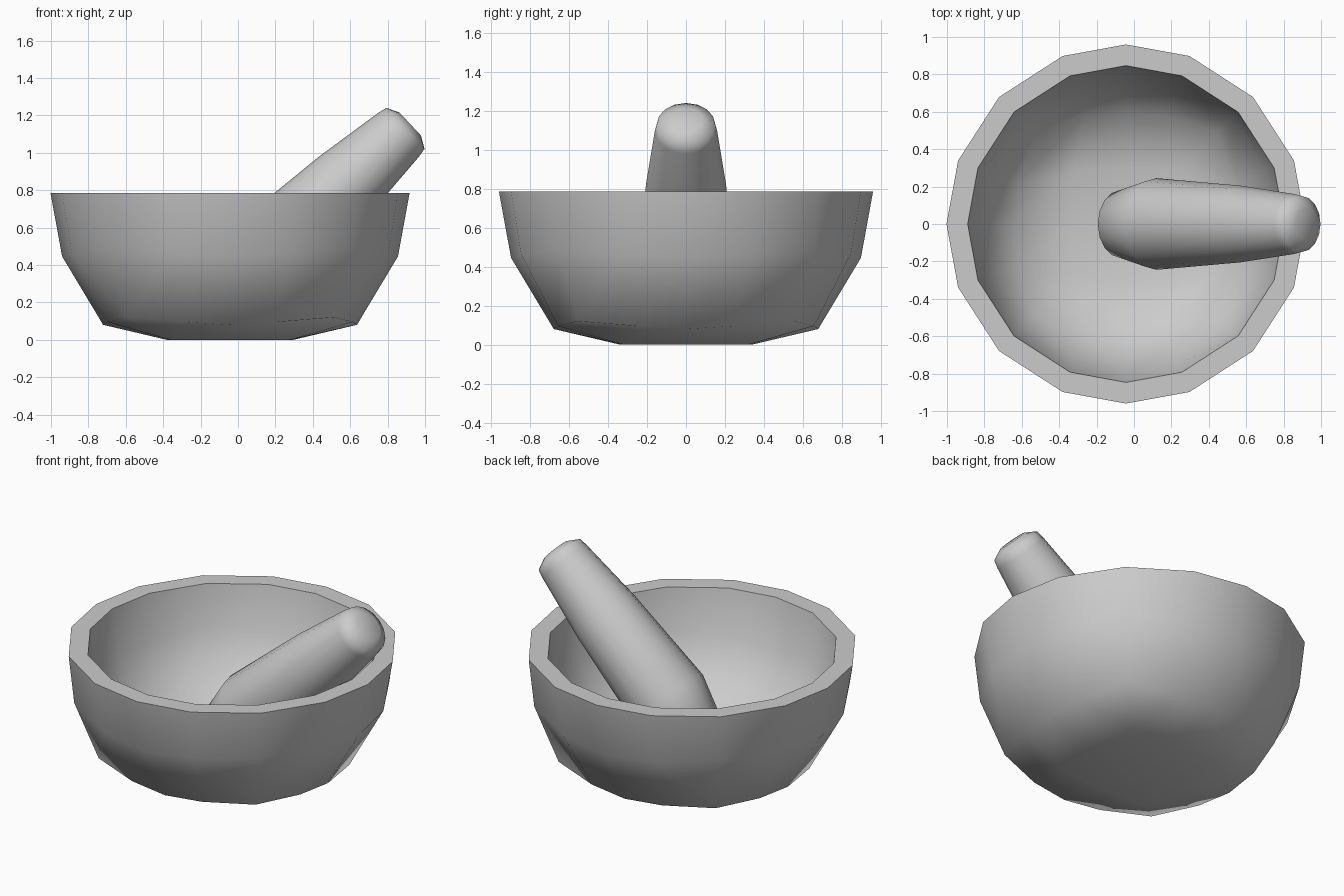
import bpy, bmesh
from math import sin, cos, radians, sqrt
from mathutils import Vector

if "Cube" in bpy.data.objects:
    bpy.data.objects.remove(bpy.data.objects["Cube"])

CX, RIM, R = -0.0425, 0.785, 0.96
STEPS = [-1, -0.378, 0, 0.378, 1]      # gives the uneven 16-sided rim


def finish(name, bm, angle):
    bmesh.ops.remove_doubles(bm, verts=bm.verts, dist=1e-4)
    bmesh.ops.recalc_face_normals(bm, faces=bm.faces)
    mesh = bpy.data.meshes.new(name)
    bm.to_mesh(mesh)
    bm.free()
    ob = bpy.data.objects.new(name, mesh)
    bpy.context.collection.objects.link(ob)
    bpy.ops.object.select_all(action='DESELECT')
    ob.select_set(True)
    bpy.context.view_layer.objects.active = ob
    bpy.ops.object.shade_smooth_by_angle(angle=radians(angle))
    return ob


def bowl_point(c, inner):
    """Cube grid point pushed out to a flat-bottomed half sphere."""
    p = Vector(c).normalized() * R
    ax, ay = abs(c[0]), abs(c[1])
    depth = -p.z
    if c[2] == -1 and max(ax, ay) == 1:          # low shoulder edge
        depth = 0.705 - 0.04 * min(ax, ay)
    elif c[2] == -0.378 and min(ax, ay) == 1:    # shoulder corners
        depth = 0.30
    depth = min(depth, RIM)
    s, d = (0.882, 0.86) if inner else (1, 1)
    return (CX + p.x * s, p.y * s, RIM - depth * d)


# Bowl: outer and inner half spheres joined by a flat rim
bm = bmesh.new()


def quad(cs, inners):
    bm.faces.new([bm.verts.new(bowl_point(c, i)) for c, i in zip(cs, inners)])


for inner in (False, True):
    flags = [inner] * 4
    for a0, a1 in zip(STEPS, STEPS[1:]):
        for b0, b1 in zip(STEPS, STEPS[1:]):
            corners = [(a0, b0), (a1, b0), (a1, b1), (a0, b1)]
            quad([(a, b, -1) for a, b in corners], flags)
            if b1 <= 0:
                for s in (-1, 1):
                    quad([(s, a, b) for a, b in corners], flags)
                    quad([(a, s, b) for a, b in corners], flags)
for a0, a1 in zip(STEPS, STEPS[1:]):
    for s in (-1, 1):
        quad([(s, a0, 0), (s, a1, 0), (s, a1, 0), (s, a0, 0)], [False, False, True, True])
        quad([(a0, s, 0), (a1, s, 0), (a1, s, 0), (a0, s, 0)], [False, False, True, True])
finish("bowl", bm, 50)

# Pestle: tapered 16-sided rod leaning on the rim, (distance from top, radius)
top = Vector((0.895, 0, 1.13))
u = Vector((0.73, 0, 0.68)).normalized()
side, up = Vector((0, 1, 0)), Vector((-u.z, 0, u.x))
profile = [(-0.035, 0.085), (0, 0.15), (0.05, 0.16), (0.445, 0.205), (1.06, 0.245),
           (1.32, 0.18), (1.38, 0.09)]
bm = bmesh.new()
rings = []
for t, r in profile:
    ring = []
    for i in range(16):
        a = radians(22.5 * i)
        ring.append(bm.verts.new(top - u * t + side * (r * cos(a)) + up * (r * sin(a))))
    rings.append(ring)
for r0, r1 in zip(rings, rings[1:]):
    for i in range(16):
        j = (i + 1) % 16
        bm.faces.new((r0[i], r0[j], r1[j], r1[i]))
bm.faces.new(rings[0])
bm.faces.new(rings[-1])
finish("pestle", bm, 80)
